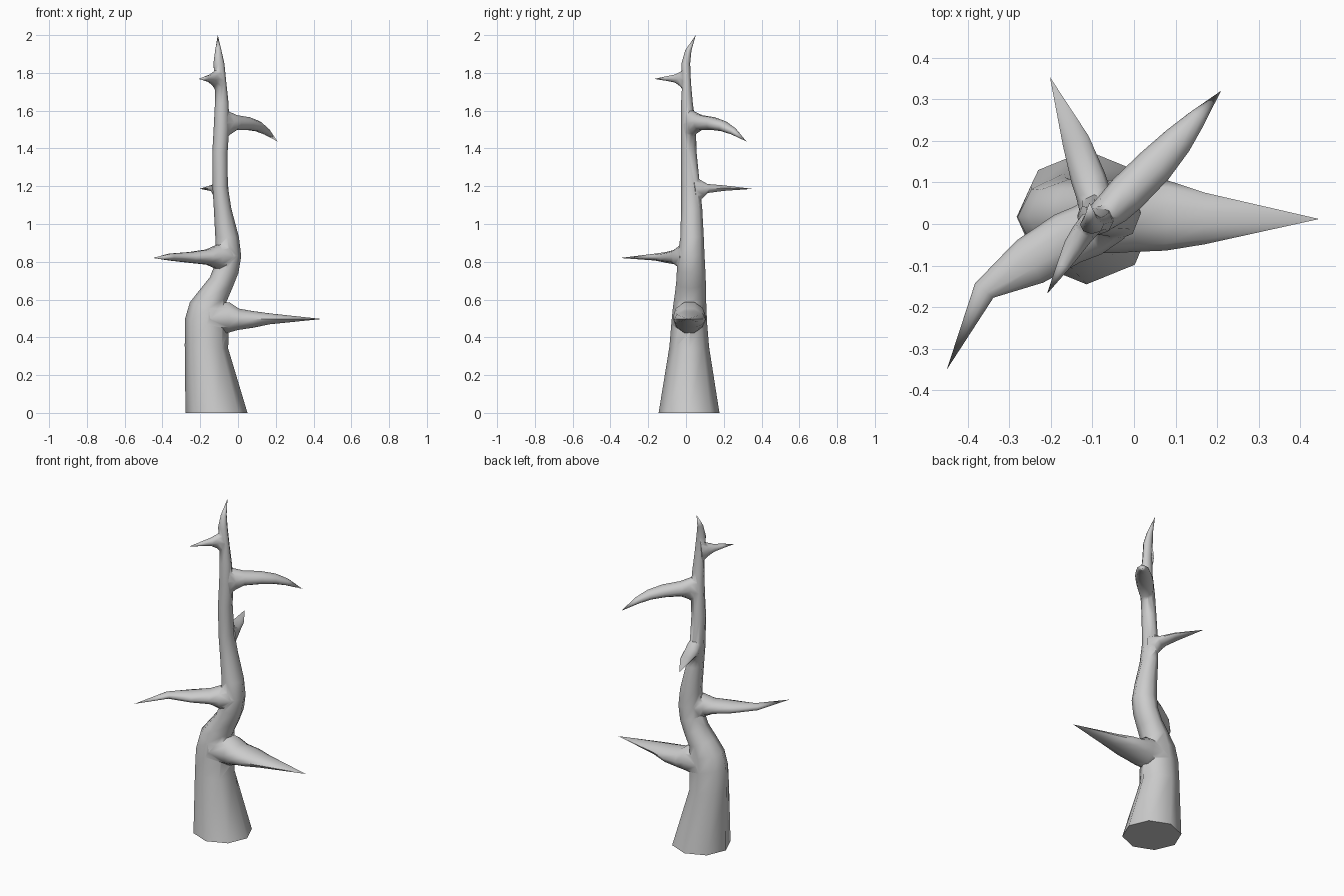
import bpy, bmesh
from math import sin, cos, tau, radians
from mathutils import Vector


def loft(name, rings, tip):
    # Skin a row of rings, cap the first one and close the last to a point
    bm = bmesh.new()
    rows = [[bm.verts.new(p) for p in ring] for ring in rings]
    n = len(rows[0])
    for a, b in zip(rows, rows[1:]):
        for i in range(n):
            j = (i + 1) % n
            bm.faces.new((a[i], a[j], b[j], b[i]))
    bm.faces.new(rows[0][::-1])
    end = bm.verts.new(tip)
    for i in range(n):
        bm.faces.new((rows[-1][i], rows[-1][(i + 1) % n], end))
    bmesh.ops.recalc_face_normals(bm, faces=bm.faces)
    me = bpy.data.meshes.new(name)
    bm.to_mesh(me)
    bm.free()
    ob = bpy.data.objects.new(name, me)
    bpy.context.collection.objects.link(ob)
    return ob


def trunk_ring(xl, zl, xr, zr, y0, y1, n=8):
    # Ring through a left and a right silhouette point
    c = Vector(((xl + xr) / 2, (y0 + y1) / 2, (zl + zr) / 2))
    u = Vector(((xr - xl) / 2, 0, (zr - zl) / 2))
    v = Vector((0, (y1 - y0) / 2, 0))
    return [c + u * cos(tau * i / n) + v * sin(tau * i / n) for i in range(n)]


def branch(name, path, tip, n=10):
    # Path entries: x, y, z, half width, half height
    pts = [Vector(p[:3]) for p in path] + [Vector(tip)]
    rings = []
    for k, p in enumerate(path):
        t = (pts[k + 1] - pts[max(k - 1, 0)]).normalized()
        u = t.cross(Vector((0, 0, 1))).normalized()
        v = u.cross(t)
        rings.append([pts[k] + u * p[3] * cos(tau * i / n) + v * p[4] * sin(tau * i / n)
                      for i in range(n)])
    return loft(name, rings, tip)


# Trunk, bottom to top
trunk = loft("trunk", [trunk_ring(*r) for r in [
    (-.278, 0, .05, 0, -.145, .177),
    (-.282, .36, -.052, .34, -.088, .122),
    (-.28, .5, -.05, .44, -.078, .112),
    (-.255, .585, -.055, .52, -.07, .108),
    (-.2, .655, -.06, .59, -.06, .106),
    (-.148, .72, -.03, .66, -.052, .105),
    (-.125, .78, .002, .74, -.048, .102),
    (-.12, .84, .017, .83, -.044, .098),
    (-.12, .93, .005, .93, -.03, .094),
    (-.128, 1.08, -.035, 1.08, -.026, .086),
    (-.135, 1.2, -.054, 1.2, -.026, .074),
    (-.136, 1.38, -.055, 1.38, -.026, .056),
    (-.128, 1.52, -.046, 1.52, -.026, .052),
    (-.122, 1.64, -.05, 1.64, -.026, .036),
    (-.123, 1.75, -.062, 1.75, -.02, .026),
    (-.13, 1.85, -.072, 1.85, -.024, .022),
    (-.121, 1.92, -.088, 1.92, -.004, .029),
]], (-.107, .052, 2))

# Thorn-like side branches
parts = [
    branch("low_right_branch", [
        (-.15, .015, .5, .085, .08), (-.05, .018, .505, .088, .085),
        (.0, .02, .495, .087, .06), (.08, .02, .495, .084, .046),
        (.17, .013, .498, .062, .03)], (.445, .012, .497)),
    branch("left_front_branch", [
        (-.06, .02, .825, .066, .085), (-.11, -.015, .825, .066, .065),
        (-.16, -.035, .825, .065, .042), (-.25, -.09, .823, .06, .03),
        (-.36, -.16, .825, .028, .019)], (-.45, -.35, .82)),
    branch("back_branch", [
        (-.09, .04, 1.18, .042, .075), (-.1, .08, 1.185, .042, .05),
        (-.11, .11, 1.188, .042, .025), (-.14, .2, 1.19, .033, .015)],
        (-.202, .353, 1.186)),
    branch("right_back_branch", [
        (-.085, .012, 1.53, .036, .09), (-.05, .04, 1.535, .044, .062),
        (-.015, .075, 1.537, .048, .041), (.05, .14, 1.532, .046, .035),
        (.105, .2, 1.517, .037, .028), (.15, .252, 1.49, .023, .019)],
        (.209, .32, 1.437)),
    branch("top_left_branch", [
        (-.1, .005, 1.765, .03, .075), (-.125, -.025, 1.768, .028, .04),
        (-.145, -.055, 1.77, .025, .022), (-.17, -.1, 1.77, .016, .013)],
        (-.209, -.168, 1.768)),
]

# Fuse everything into a single skin
bpy.context.view_layer.objects.active = trunk
trunk.select_set(True)
for p in parts:
    m = trunk.modifiers.new("join_" + p.name, 'BOOLEAN')
    m.operation = 'UNION'
    m.solver = 'EXACT'
    m.object = p
    bpy.ops.object.modifier_apply(modifier=m.name)
for p in parts:
    bpy.data.objects.remove(p)
bpy.ops.object.shade_smooth_by_angle(angle=radians(60))
